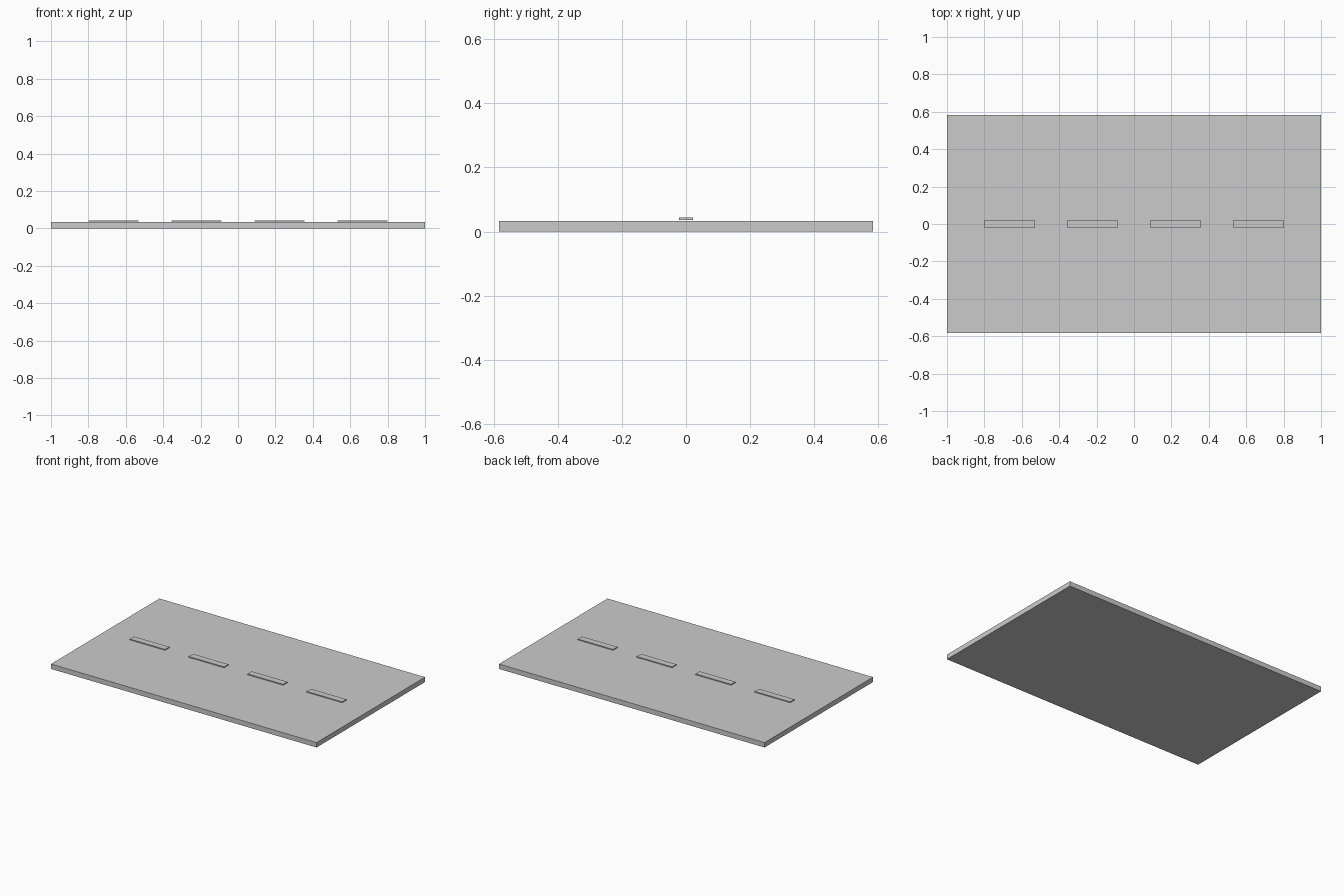
import bpy

if "Cube" in bpy.data.objects:
    bpy.data.objects.remove(bpy.data.objects["Cube"])


def box(name, size, centre):
    bpy.ops.mesh.primitive_cube_add(size=1, location=centre)
    obj = bpy.context.object
    obj.name = name
    obj.scale = size
    bpy.ops.object.transform_apply(location=False, rotation=False, scale=True)
    return obj


# Flat road slab
SLAB_HEIGHT = 0.0333
box("road_slab", (2.0, 1.1667, SLAB_HEIGHT), (0, 0, SLAB_HEIGHT / 2))

# Row of thin centre-line dashes sitting just above the surface
DASH_SPACING = 0.4444
for i in range(4):
    x = (i - 1.5) * DASH_SPACING
    box(f"lane_dash_{i + 1}", (0.2667, 0.045, 0.0067), (x, 0, 0.04))
